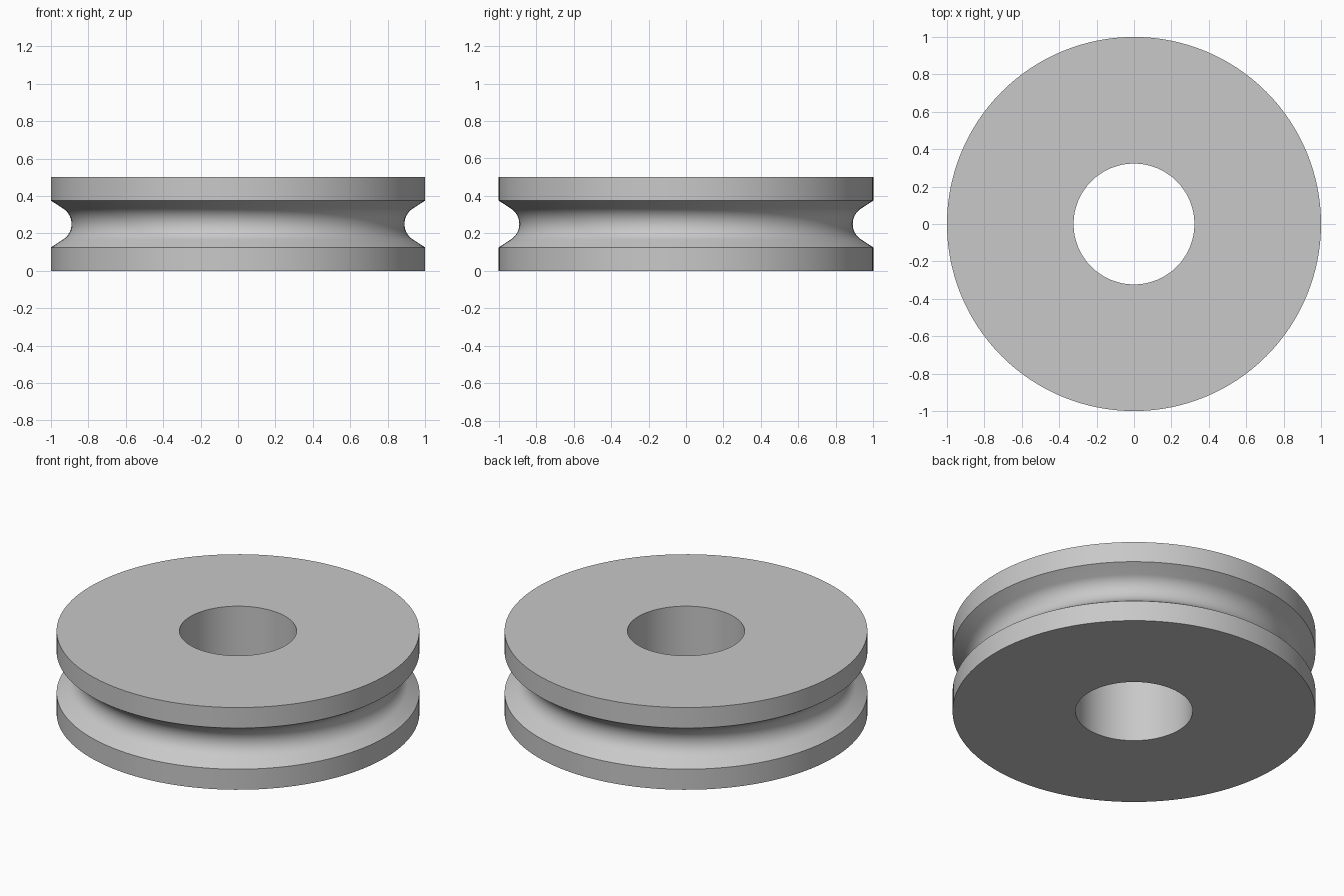
import bpy, bmesh, math
from mathutils import Matrix, Vector

cube = bpy.data.objects.get("Cube")
if cube:
    bpy.data.objects.remove(cube, do_unlink=True)

OUTER, BORE, HEIGHT = 1.0, 0.323, 0.5
GROOVE_HALF, GROOVE_DEPTH = 0.125, 0.11
WALL = math.radians(33)
SEGMENTS, ARC_STEPS = 128, 20

# Single metal colour
metal = bpy.data.materials.new("grey_metal")
metal.use_nodes = True
color = (0.58, 0.58, 0.58, 1)
metal.diffuse_color = color
metal.node_tree.nodes["Principled BSDF"].inputs["Base Color"].default_value = color


def groove_points():
    """Sloped walls meeting a tangent arc at the groove bottom."""
    mid = HEIGHT / 2
    center = (GROOVE_DEPTH - GROOVE_HALF * math.cos(WALL)) / (1 - math.sin(WALL))
    radius = GROOVE_DEPTH - center
    sweep = math.pi / 2 - WALL
    points = [(OUTER, mid - GROOVE_HALF)]
    for i in range(ARC_STEPS + 1):
        a = sweep * (2 * i / ARC_STEPS - 1)
        points.append((OUTER - center - radius * math.cos(a), mid + radius * math.sin(a)))
    points.append((OUTER, mid + GROOVE_HALF))
    return points


# Closed cross-section of the wheel: bore, lower rim, groove, upper rim
profile = [(BORE, 0), (OUTER, 0)] + groove_points() + [(OUTER, HEIGHT), (BORE, HEIGHT)]

# Revolve the section around the vertical axis
bm = bmesh.new()
verts = [bm.verts.new((r, 0, z)) for r, z in profile]
edges = [bm.edges.new((verts[i - 1], verts[i])) for i in range(len(verts))]
bmesh.ops.spin(bm, geom=verts + edges, cent=(0, 0, 0), axis=(0, 0, 1),
               angle=math.tau, steps=SEGMENTS, use_merge=False)
bmesh.ops.remove_doubles(bm, verts=bm.verts[:], dist=0.0001)
bmesh.ops.recalc_face_normals(bm, faces=bm.faces[:])
mesh = bpy.data.meshes.new("grooved_wheel")
bm.to_mesh(mesh)
bm.free()
mesh.materials.append(metal)

wheel = bpy.data.objects.new("grooved_wheel", mesh)
bpy.context.collection.objects.link(wheel)
bpy.ops.object.select_all(action="DESELECT")
wheel.select_set(True)
bpy.context.view_layer.objects.active = wheel
bpy.ops.object.shade_smooth_by_angle(angle=math.radians(30))
